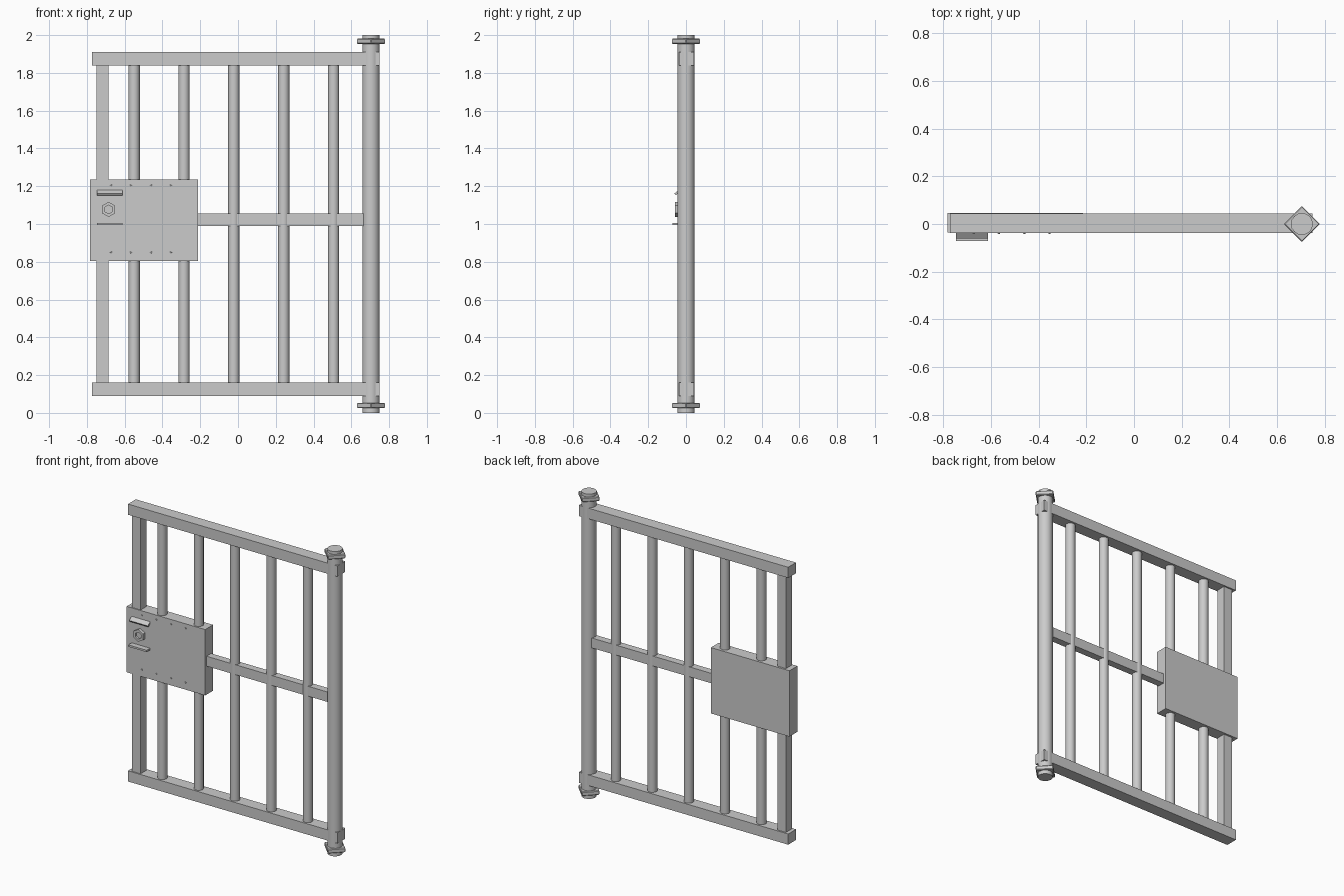
import bpy, bmesh, math
from mathutils import Matrix

if "Cube" in bpy.data.objects:
    bpy.data.objects.remove(bpy.data.objects["Cube"])


def finish(name, bm, smooth=False):
    bmesh.ops.recalc_face_normals(bm, faces=bm.faces[:])
    me = bpy.data.meshes.new(name)
    bm.to_mesh(me)
    bm.free()
    ob = bpy.data.objects.new(name, me)
    bpy.context.collection.objects.link(ob)
    if smooth:
        bpy.context.view_layer.objects.active = ob
        ob.select_set(True)
        bpy.ops.object.shade_smooth_by_angle(angle=math.radians(40))
        ob.select_set(False)
    return ob


def box(name, x, y, z, tilt=0.0):
    """Box from (min, max) ranges, optionally tilted about its own x axis."""
    bm = bmesh.new()
    bmesh.ops.create_cube(bm, size=1)
    size = [r[1] - r[0] for r in (x, y, z)]
    bmesh.ops.scale(bm, vec=size, verts=bm.verts)
    ob = finish(name, bm)
    ob.location = [(r[0] + r[1]) / 2 for r in (x, y, z)]
    ob.rotation_euler.x = tilt
    return ob


def rod(name, x, y, z0, z1, radius, sides=16):
    bm = bmesh.new()
    bmesh.ops.create_cone(bm, cap_ends=True, segments=sides, radius1=radius,
                          radius2=radius, depth=z1 - z0)
    ob = finish(name, bm, smooth=True)
    ob.location = (x, y, (z0 + z1) / 2)
    return ob


# Top and bottom rails
for name, z in (("bottom_rail", (0.09, 0.16)), ("top_rail", (1.84, 1.91))):
    box(name, (-0.772, 0.748), (-0.038, 0.043), z)

# Hinge post and its square collars
rod("hinge_post", 0.704, 0, 0, 2, 0.046)
for name, z in (("bottom_collar", 0.039), ("top_collar", 1.967)):
    s = 0.076 * math.sqrt(2) / 2
    ob = box(name, (0.704 - s, 0.704 + s), (-s, s), (z - 0.014, z + 0.014))
    ob.rotation_euler.z = math.radians(45)
    bev = ob.modifiers.new("chamfer", "BEVEL")
    bev.width, bev.segments = 0.004, 1

# Square stile on the latch side and round bars
box("latch_stile", (-0.748, -0.686), (-0.03, 0.033), (0.15, 1.85))
for i in range(5):
    rod(f"bar_{i + 1}", -0.55 + i * 0.264, 0.002, 0.15, 1.85, 0.03)

# Middle crossbar
box("crossbar", (-0.22, 0.675), (-0.022, 0.026), (0.99, 1.055))

# Lock case
box("lock_case", (-0.783, -0.213), (-0.036, 0.046), (0.803, 1.235))

# Ledges above and below the lock bolt
box("upper_ledge", (-0.747, -0.612), (-0.061, -0.03), (1.16, 1.172), math.radians(35))
box("lower_ledge", (-0.747, -0.612), (-0.072, -0.03), (0.994, 1.006))


# Recessed hexagonal lock bolt
bm = bmesh.new()
rings = []
for r, y in ((0.04, -0.03), (0.04, -0.057), (0.023, -0.057), (0.023, -0.045)):
    rings.append([bm.verts.new((-0.685 + r * math.sin(k * math.pi / 3), y,
                                1.077 + r * math.cos(k * math.pi / 3))) for k in range(6)])
for a, b in zip(rings, rings[1:]):
    for k in range(6):
        n = (k + 1) % 6
        bm.faces.new((a[k], a[n], b[n], b[k]))
bm.faces.new(rings[0])
bm.faces.new(rings[-1])
finish("lock_bolt", bm)

# Rivets along the top and bottom of the lock case
bm = bmesh.new()
for x in (-0.672, -0.567, -0.46, -0.355):
    for z in (0.85, 1.205):
        m = Matrix.Translation((x, -0.037, z)) @ Matrix.Rotation(math.pi / 2, 4, 'X')
        bmesh.ops.create_cone(bm, cap_ends=True, segments=8, radius1=0.006,
                              radius2=0.004, depth=0.008, matrix=m)
finish("rivets", bm, smooth=True)
